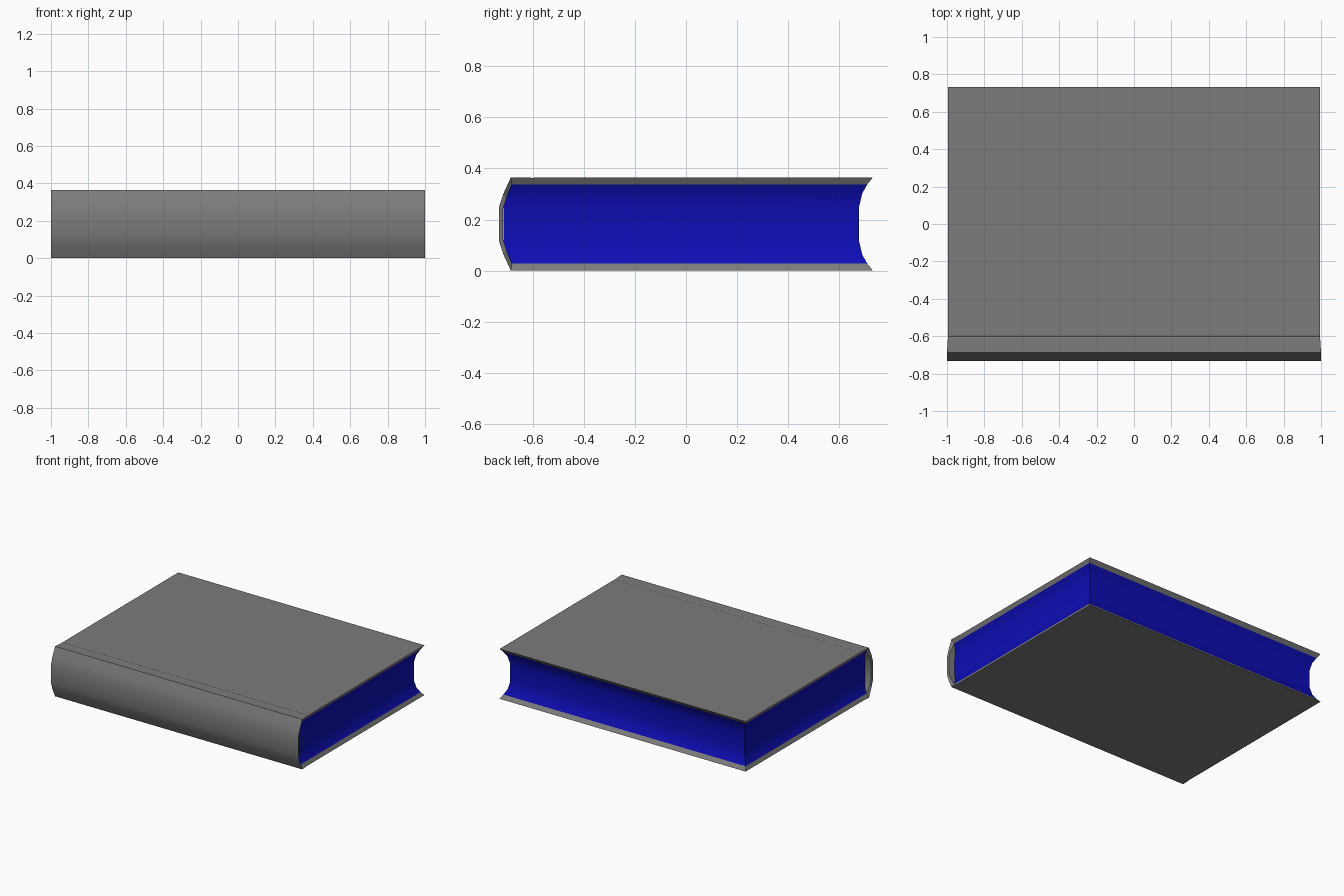
import bpy
import bmesh

if "Cube" in bpy.data.objects:
    bpy.data.objects.remove(bpy.data.objects["Cube"], do_unlink=True)

HEIGHT = 0.365


def material(name, color):
    mat = bpy.data.materials.new(name)
    mat.use_nodes = True
    mat.diffuse_color = color
    bsdf = next(n for n in mat.node_tree.nodes if n.type == "BSDF_PRINCIPLED")
    bsdf.inputs["Base Color"].default_value = color
    bsdf.inputs["Roughness"].default_value = 0.7
    return mat


def mirrored(upper):
    """Extend an upper half profile of (x, y, z) with its reflection about mid height."""
    return upper + [(x, y, HEIGHT - z) for x, y, z in reversed(upper)]


def finish(bm, name, mat):
    bmesh.ops.recalc_face_normals(bm, faces=bm.faces)
    mesh = bpy.data.meshes.new(name)
    bm.to_mesh(mesh)
    bm.free()
    mesh.materials.append(mat)
    obj = bpy.data.objects.new(name, mesh)
    bpy.context.collection.objects.link(obj)
    bpy.ops.object.select_all(action="DESELECT")
    obj.select_set(True)
    bpy.context.view_layer.objects.active = obj
    bpy.ops.object.shade_smooth_by_angle(angle=0.35)


def strand(bm, profile, side):
    return [bm.verts.new((x * side, y, z)) for x, y, z in profile]


cover_grey = material("cover grey", (0.2, 0.2, 0.2, 1))
page_blue = material("page blue", (0.004, 0.004, 0.46, 1))

# Cover: boards and rounded spine as one wrapped sheet, ends bevelled inward
BOARD, INSIDE = 0.995, 0.98
hinge = (-0.595, -0.602, -0.61)
outer = mirrored([(BOARD, y, HEIGHT) for y in (0.732, *hinge)]
                 + [(1, -0.686, HEIGHT), (1, -0.716, 0.3), (1, -0.732, 0.25)])
outer[2] = (BOARD, hinge[1], HEIGHT - 0.003)  # shallow hinge crease
inner = mirrored([(INSIDE, y, 0.338) for y in (0.71, *hinge, -0.682)]
                 + [(BOARD, -0.704, 0.283), (BOARD, -0.717, 0.24)])
bm = bmesh.new()
out_a, in_a = strand(bm, outer, 1), strand(bm, inner, 1)
out_b, in_b = strand(bm, outer, -1), strand(bm, inner, -1)
for i in range(len(outer) - 1):
    j = i + 1
    for a, b in ((out_a, out_b), (in_a, in_b), (out_a, in_a), (out_b, in_b)):
        bm.faces.new((a[i], a[j], b[j], b[i]))
for i in (0, -1):
    bm.faces.new((out_a[i], out_b[i], in_b[i], in_a[i]))
finish(bm, "cover", cover_grey)

# Page block: rounded at the spine, hollowed on the three open edges
open_edge = mirrored([(INSIDE, 0.71, 0.338), (0.96, 0.69, 0.302), (0.948, 0.678, 0.25)])
spine_edge = mirrored([(INSIDE, -0.682, 0.338), (0.96, -0.697, 0.302), (0.948, -0.715, 0.25)])
bm = bmesh.new()
corners = [strand(bm, open_edge, 1), strand(bm, open_edge, -1),
           strand(bm, spine_edge, -1), strand(bm, spine_edge, 1)]
for k in range(4):
    a, b = corners[k], corners[(k + 1) % 4]
    for i in range(len(a) - 1):
        bm.faces.new((a[i], b[i], b[i + 1], a[i + 1]))
for i in (0, -1):
    bm.faces.new([c[i] for c in corners])
finish(bm, "page_block", page_blue)
